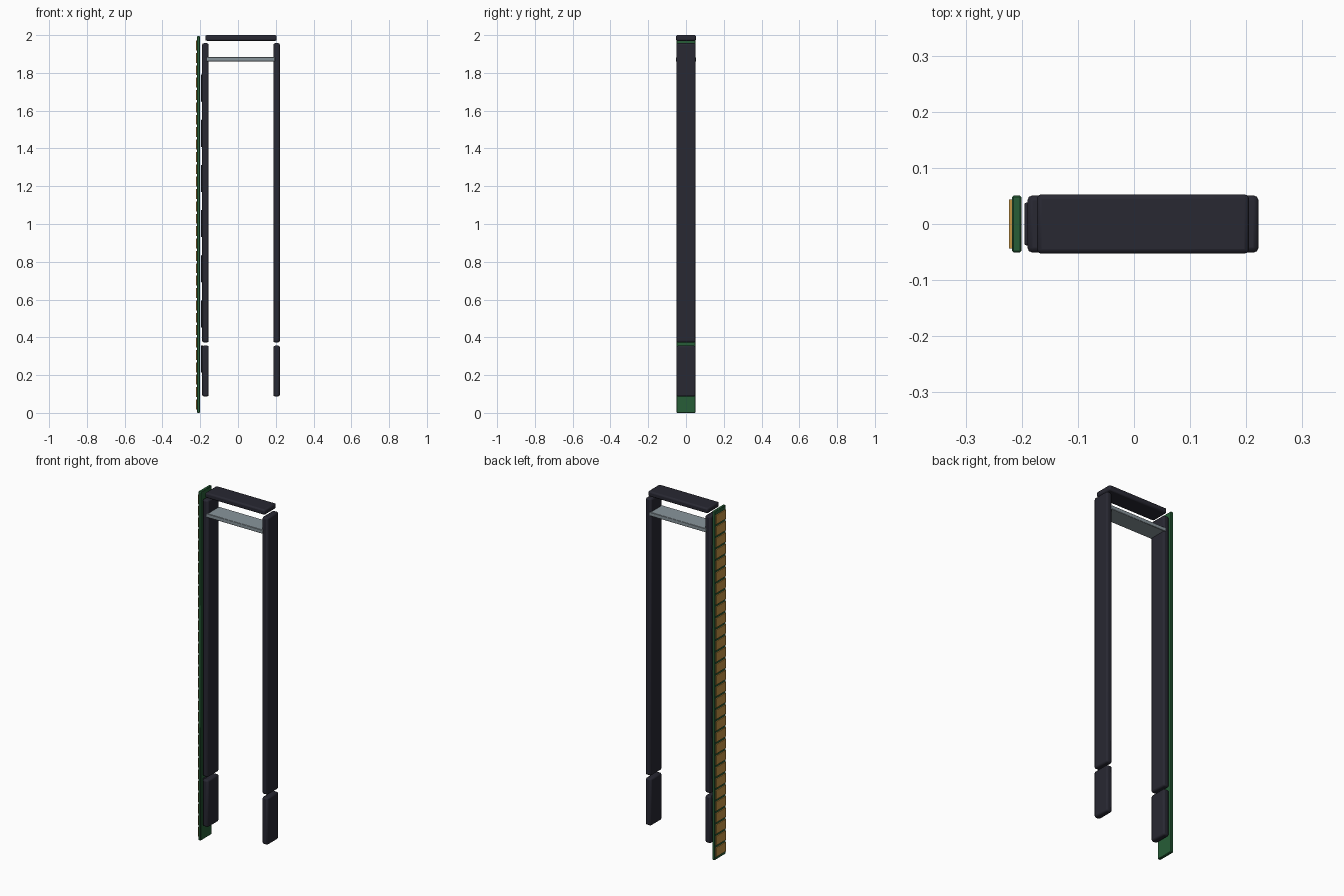
import bpy

if "Cube" in bpy.data.objects:
    bpy.data.objects.remove(bpy.data.objects["Cube"])


def material(name, color):
    m = bpy.data.materials.new(name)
    m.diffuse_color = (*color, 1.0)
    m.use_nodes = True
    m.node_tree.nodes["Principled BSDF"].inputs["Base Color"].default_value = m.diffuse_color
    return m


CHARCOAL = material("charcoal", (0.021, 0.021, 0.032))
GREEN = material("board green", (0.020, 0.110, 0.038))
COPPER = material("copper", (0.56, 0.30, 0.06))
STEEL = material("steel grey", (0.25, 0.30, 0.33))


def box(name, x, y_half, z, mat, bevel=0.0, segments=2):
    """Box spanning x=(lo, hi), y=+-y_half, z=(lo, hi), with rounded edges."""
    bpy.ops.mesh.primitive_cube_add(
        size=1, location=((x[0] + x[1]) / 2, 0, (z[0] + z[1]) / 2))
    o = bpy.context.object
    o.name = name
    o.scale = (x[1] - x[0], 2 * y_half, z[1] - z[0])
    bpy.ops.object.transform_apply(location=False, rotation=False, scale=True)
    o.data.materials.append(mat)
    if bevel:
        b = o.modifiers.new("rounded edges", 'BEVEL')
        b.width = bevel
        b.segments = segments
    return o


# Side posts, each with a separate foot below a small gap
for side, x in (("left", (-0.190, -0.155)), ("right", (0.187, 0.222))):
    box(side + "_post", x, 0.051, (0.373, 1.957), CHARCOAL, 0.009)
    box(side + "_foot", x, 0.051, (0.087, 0.356), CHARCOAL, 0.009)

# Cap bar and cross shelf
box("cap_bar", (-0.173, 0.205), 0.053, (1.97, 2.0), CHARCOAL, 0.008)
box("cross_shelf", (-0.165, 0.195), 0.053, (1.861, 1.883), STEEL, 0.002, 1)

# Raised pads on the outer face of the left post
for i in range(7):
    zc = 0.285 + i * 0.239
    box(f"post_pad_{i + 1}", (-0.1955, -0.186), 0.038,
        (zc - 0.072, zc + 0.072), CHARCOAL, 0.003)

# Tall green board with a ladder of copper strips on its outer face
box("board", (-0.2175, -0.2005), 0.051, (0.0, 1.994), GREEN, 0.003, 1)
count, low, high = 30, 0.012, 1.978
pitch = (high - low) / count
for i in range(count):
    z0 = low + i * pitch
    box(f"copper_strip_{i + 1}", (-0.2225, -0.216), 0.044,
        (z0 + 0.0065, z0 + pitch - 0.0065), COPPER)

# Smooth the rounded edges while keeping hard corners crisp
bpy.ops.object.select_all(action='SELECT')
bpy.ops.object.shade_smooth_by_angle()
